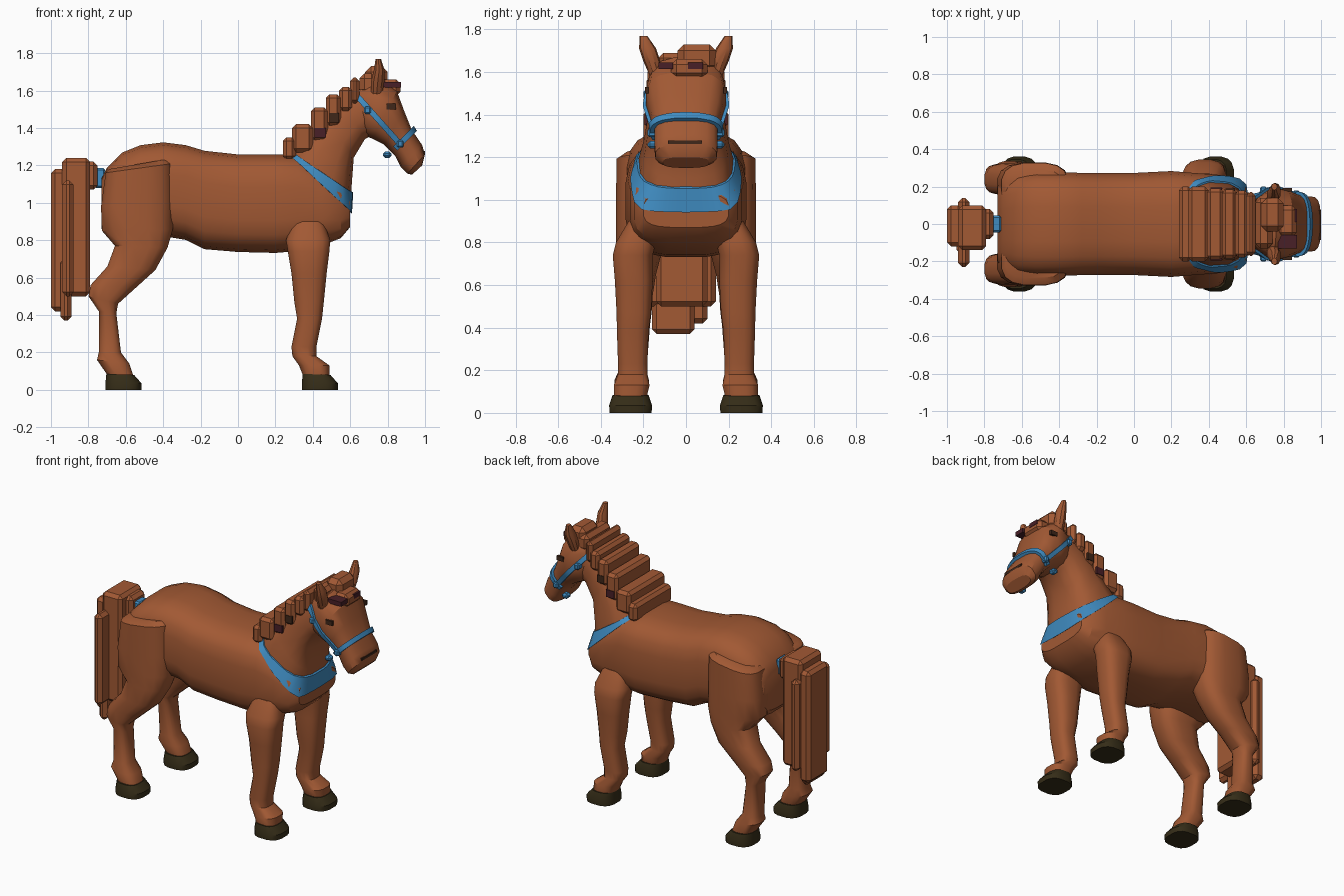
import bpy, bmesh, math
from mathutils import Vector
from mathutils.bvhtree import BVHTree

if "Cube" in bpy.data.objects:
    bpy.data.objects.remove(bpy.data.objects["Cube"])


def material(name, rgb):
    m = bpy.data.materials.new(name)
    m.diffuse_color = (*rgb, 1)
    m.use_nodes = True
    m.node_tree.nodes["Principled BSDF"].inputs["Base Color"].default_value = m.diffuse_color
    return m


COAT = material("chestnut coat", (0.36, 0.10, 0.034))
BLUE = material("blue strap", (0.05, 0.26, 0.53))
HOOF = material("dark hoof", (0.036, 0.026, 0.009))
MAROON = material("maroon", (0.065, 0.014, 0.02))
DARK = material("dark brown", (0.05, 0.02, 0.01))


def finish(name, bm, mat, angle=32):
    bmesh.ops.recalc_face_normals(bm, faces=bm.faces)
    me = bpy.data.meshes.new(name)
    bm.to_mesh(me)
    bm.free()
    me.materials.append(mat)
    me.shade_smooth()
    me.set_sharp_from_angle(angle=math.radians(angle))
    ob = bpy.data.objects.new(name, me)
    bpy.context.collection.objects.link(ob)
    return ob


def loft(name, rings, mat=COAT, n=16, power=2.8, angle=32):
    """Each ring: two side-profile points (x, z), (x, z), then y centre and half width."""
    bm = bmesh.new()
    loops = []
    for x1, z1, x2, z2, yc, hw in rings:
        a, b = Vector((x1, yc, z1)), Vector((x2, yc, z2))
        mid, half = (a + b) / 2, (b - a) / 2
        loop = []
        for i in range(n):
            t = 2 * math.pi * (i + 0.5) / n
            c, s = math.cos(t), math.sin(t)
            c = math.copysign(abs(c) ** (2 / power), c)
            s = math.copysign(abs(s) ** (2 / power), s)
            loop.append(bm.verts.new(mid + half * c + Vector((0, hw * s, 0))))
        loops.append(loop)
    for p, q in zip(loops, loops[1:]):
        for i in range(n):
            j = (i + 1) % n
            bm.faces.new((p[i], p[j], q[j], q[i]))
    bm.faces.new(loops[0])
    bm.faces.new(loops[-1])
    return finish(name, bm, mat, angle)


def box(name, x, y, z, mat=COAT, bevel=0.0):
    bm = bmesh.new()
    bmesh.ops.create_cube(bm, size=1)
    for v in bm.verts:
        v.co = [(r[0] + r[1]) / 2 + c * (r[1] - r[0]) for r, c in zip((x, y, z), v.co)]
    if bevel:
        bmesh.ops.bevel(bm, geom=bm.edges[:], offset=bevel, segments=1, affect='EDGES')
    return finish(name, bm, mat)


def surface(*obs):
    bm = bmesh.new()
    for o in obs:
        bm.from_mesh(o.data)
    tree = BVHTree.FromBMesh(bm)
    bm.free()
    return tree


def strap(name, tree, rays, thick=0.014):
    """Lay a ribbon on a surface; each ray is (edge point, edge point, inward direction)."""
    bm = bmesh.new()
    prev = None
    for p, q, d in rays:
        hits = [tree.ray_cast(e, d)[0] for e in (p, q)]
        if None in hits:
            prev = None
            continue
        low = [bm.verts.new(h + d * 0.008) for h in hits]
        top = [bm.verts.new(h - d * thick) for h in hits]
        cur = [low[0], top[0], top[1], low[1]]
        if prev:
            for i in range(4):
                j = (i + 1) % 4
                bm.faces.new((prev[i], prev[j], cur[j], cur[i]))
        prev = cur
    return finish(name, bm, BLUE)


def wrap_rays(origin, forward, limit, width, count=29):
    u = Vector(forward).normalized()
    v = Vector((-u.z, 0, u.x))
    for i in range(count):
        t = math.radians(-limit + 2 * limit * i / (count - 1))
        d = u * math.cos(t) + Vector((0, math.sin(t), 0))
        w = width(t)
        start = Vector(origin) + d * 0.9
        yield start - v * w, start + v * w, -d


# Torso: side profile from rump to chest
torso = loft("torso", [(x, lo, x, hi, 0, w) for x, lo, hi, w in (
    (-0.73, .86, 1.13, .20), (-0.70, .82, 1.19, .24), (-0.62, .80, 1.27, .27),
    (-0.52, .81, 1.31, .28), (-0.40, .82, 1.325, .28), (-0.28, .80, 1.31, .275),
    (-0.18, .75, 1.28, .275), (0, .735, 1.26, .275), (0.2, .73, 1.26, .285),
    (0.32, .74, 1.26, .275), (0.45, .77, 1.19, .265), (0.55, .81, 1.10, .245),
    (0.60, .87, 1.03, .20))], n=20, power=3.4)

# Neck and head
neck = loft("neck", [
    (0.26, 1.20, 0.50, 0.84, 0, .24), (0.27, 1.27, 0.605, 0.95, 0, .235),
    (0.36, 1.38, 0.61, 1.10, 0, .20), (0.46, 1.48, 0.62, 1.24, 0, .18),
    (0.55, 1.57, 0.68, 1.34, 0, .165), (0.63, 1.63, 0.76, 1.38, 0, .15)])
head = loft("head", [
    (0.61, 1.46, 0.66, 1.63, 0, .13), (0.67, 1.36, 0.76, 1.67, 0, .18),
    (0.72, 1.34, 0.85, 1.60, 0, .19), (0.78, 1.31, 0.89, 1.49, 0, .17),
    (0.84, 1.25, 0.93, 1.39, 0, .15), (0.87, 1.19, 0.985, 1.31, 0, .15),
    (0.905, 1.155, 1.0, 1.26, 0, .145), (0.93, 1.15, 0.985, 1.20, 0, .11)])
box("mouth", (0.955, 0.999), (-.085, .075), (1.262, 1.278), DARK)

# Mane: stepped locks climbing the crest
for i, (x1, x2, lo, hi, w) in enumerate((
        (.24, .31, 1.23, 1.35, .20), (.29, .40, 1.27, 1.42, .20),
        (.39, .48, 1.33, 1.51, .19), (.47, .55, 1.41, 1.58, .185),
        (.54, .61, 1.49, 1.62, .18), (.60, .65, 1.53, 1.67, .17))):
    box(f"mane_lock_{i}", (x1, x2), (-w, w), (lo, hi), COAT, 0.02)
    if i in (2, 3):
        for s in (-1, 1):
            y = sorted((s * (w - .01), s * (w + .004)))
            box(f"mane_patch_{i}_{s}", (x1 + .02, x2 - .01), y, (lo + .02, lo + .07), MAROON if i == 2 else DARK)

# Forelock with small maroon tufts
box("forelock_back", (.65, .74), (-.13, .14), (1.58, 1.69), COAT, .025)
box("forelock_crown", (.68, .80), (-.04, .14), (1.60, 1.73), COAT, .03)
box("forelock_front", (.76, .87), (-.07, .10), (1.57, 1.66), COAT, .025)
for i, y in enumerate((-.095, .045)):
    box(f"forelock_tuft_{i}", (.77, .872), (y - .035, y + .035), (1.615, 1.645), MAROON)

# Tail: overlapping long locks and the blue tie at its root
for i, (x, y, z) in enumerate((
        ((-.94, -.79), (-.14, .10), (.50, 1.24)), ((-1.0, -.92), (-.12, .10), (.42, 1.18)),
        ((-.94, -.88), (-.23, .14), (.50, 1.12)), ((-.95, -.89), (-.16, .04), (.37, .70)),
        ((-.86, -.75), (-.08, .08), (1.07, 1.22)))):
    box(f"tail_lock_{i}", x, y, z, COAT, .022)
box("tail_tie", (-.77, -.71), (-.045, .045), (1.08, 1.185), BLUE, .01)

for s, side in ((-1, "right"), (1, "left")):
    # Hind leg: hip, thigh, hock, shin and pastern
    loft(f"hind_leg_{side}", [(a, b, c, d, s * y, w) for a, b, c, d, y, w in (
        (-.69, 1.18, -.37, 1.235, .19, .10), (-.71, 1.16, -.35, 1.21, .20, .128),
        (-.735, .98, -.345, 1.0, .20, .13), (-.73, .85, -.345, .86, .205, .125),
        (-.66, .77, -.375, .76, .22, .11), (-.70, .66, -.44, .64, .235, .095),
        (-.79, .56, -.54, .55, .24, .085), (-.80, .50, -.64, .46, .24, .08),
        (-.745, .42, -.65, .41, .24, .072), (-.745, .20, -.625, .20, .25, .066),
        (-.755, .16, -.58, .14, .255, .082), (-.70, .08, -.56, .08, .26, .075))])
    # Front leg
    loft(f"front_leg_{side}", [(a, z, c, z, s * y, w) for a, c, z, y, w in (
        (.29, .46, .90, .20, .07), (.255, .495, .80, .235, .095), (.265, .49, .74, .25, .095),
        (.285, .475, .62, .245, .09), (.30, .46, .47, .245, .082), (.315, .45, .38, .25, .075),
        (.285, .42, .23, .25, .07), (.29, .42, .18, .25, .07),
        (.325, .49, .13, .255, .085), (.345, .49, .08, .26, .078))])
    # Hooves
    for part, x in (("hind", -.71), ("front", .34)):
        loft(f"{part}_hoof_{side}", [
            (x, .0, x + .195, .0, s * .26, .10), (x, .035, x + .195, .035, s * .26, .102),
            (x + .005, .085, x + .155, .08, s * .26, .086)], HOOF)
    # Ear and eye
    loft(f"ear_{side}", [(a, z, c, z, s * y, w) for a, c, z, y, w in (
        (.71, .77, 1.57, .135, .03), (.71, .785, 1.65, .16, .04),
        (.725, .785, 1.71, .18, .04), (.735, .765, 1.77, .20, .018))], n=10, power=2)
    y = sorted((s * .175, s * .192))
    box(f"eye_{side}", (.795, .845), y, (1.50, 1.53), DARK)

# Breast collar wrapped around the chest
strap("breast_collar", surface(torso, neck), wrap_rays(
    (.30, 0, 1.25), (.31, 0, -.25), 93,
    lambda t: .014 + .032 * max(0, math.cos(t)) ** 2), .012)

# Bridle: noseband, cheek straps and bit rings
face = surface(head, neck)
strap("noseband", face, wrap_rays((.87, 0, 1.32), (1, 0, 1), 105, lambda t: .015), .02)
for s, side in ((-1, "right"), (1, "left")):
    rays = []
    for i in range(15):
        k = i / 14
        p = Vector((.62 + .25 * k, s * .8, 1.59 - .28 * k))
        o = Vector((.011, 0, .010))
        rays.append((p - o, p + o, Vector((0, -s, 0))))
    strap(f"cheek_strap_{side}", face, rays, .016)
    y = sorted((s * .13, s * .18))
    box(f"strap_joint_{side}", (.85, .885), y, (1.295, 1.335), BLUE, .008)
    box(f"bit_ring_{side}", (.775, .82), y, (1.24, 1.275), BLUE, .012)
    box(f"cheek_buckle_{side}", (.675, .71), sorted((s * .15, s * .20)), (1.475, 1.515), BLUE, .008)
